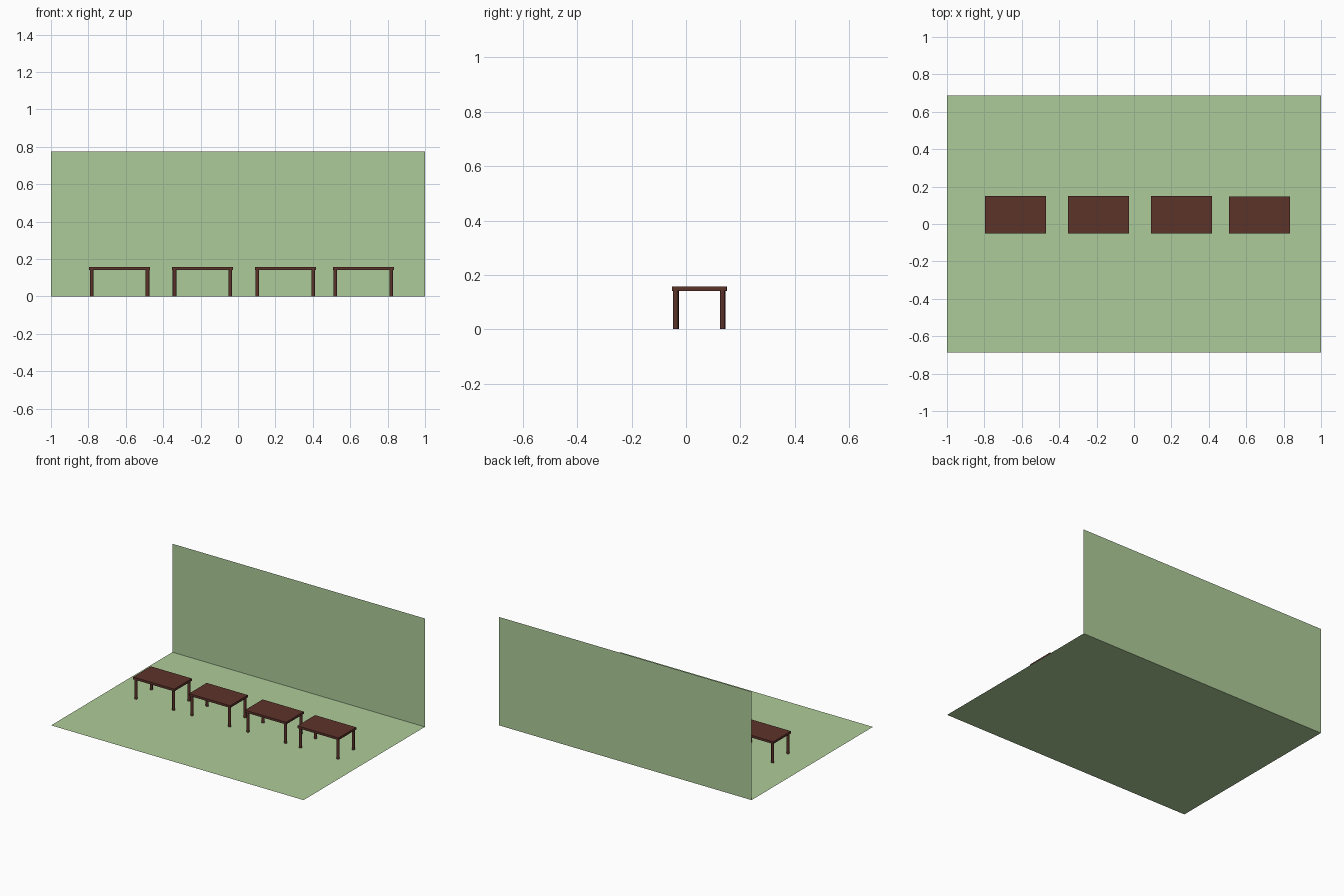
import bpy

if "Cube" in bpy.data.objects:
    bpy.data.objects.remove(bpy.data.objects["Cube"])


def material(name, rgb):
    m = bpy.data.materials.new(name)
    m.diffuse_color = (*rgb, 1)
    m.use_nodes = True
    m.node_tree.nodes["Principled BSDF"].inputs["Base Color"].default_value = m.diffuse_color
    return m


green = material("green", (0.42, 0.60, 0.32))
brown = material("brown", (0.108, 0.033, 0.023))


def finish(name, mat):
    ob = bpy.context.object
    ob.name = name
    ob.data.materials.append(mat)
    return ob


def plane(name, loc, size, rot=(0, 0, 0)):
    bpy.ops.mesh.primitive_plane_add(size=1, location=loc, rotation=rot)
    finish(name, green).scale = (size[0], size[1], 1)


# Floor and back wall: single sheets
HALF_Y, WALL_H = 0.686, 0.776
plane("floor", (0, 0, 0), (2, 2 * HALF_Y))
plane("back_wall", (0, HALF_Y, WALL_H / 2), (2, WALL_H), (1.5707963, 0, 0))

# Row of tables: slab top on four round legs
W, D, TOP, THICK, R = 0.326, 0.2, 0.158, 0.016, 0.0098
LEG_H = TOP - THICK


def table(i, cx, cy):
    bpy.ops.mesh.primitive_cube_add(size=1, location=(cx, cy, TOP - THICK / 2))
    finish(f"table_{i}_top", brown).scale = (W, D, THICK)
    for sx in (-1, 1):
        for sy in (-1, 1):
            x = cx + sx * (W / 2 - 0.004 - R)
            y = cy + sy * (D / 2 - 0.004 - R)
            bpy.ops.mesh.primitive_cylinder_add(
                vertices=32, radius=R, depth=LEG_H, location=(x, y, LEG_H / 2 + 0.001))
            finish(f"table_{i}_leg", brown)
            bpy.ops.object.shade_smooth_by_angle()


for i, (cx, cy) in enumerate([(-0.633, 0.05), (-0.19, 0.05), (0.253, 0.05), (0.67, 0.048)]):
    table(i + 1, cx, cy)
